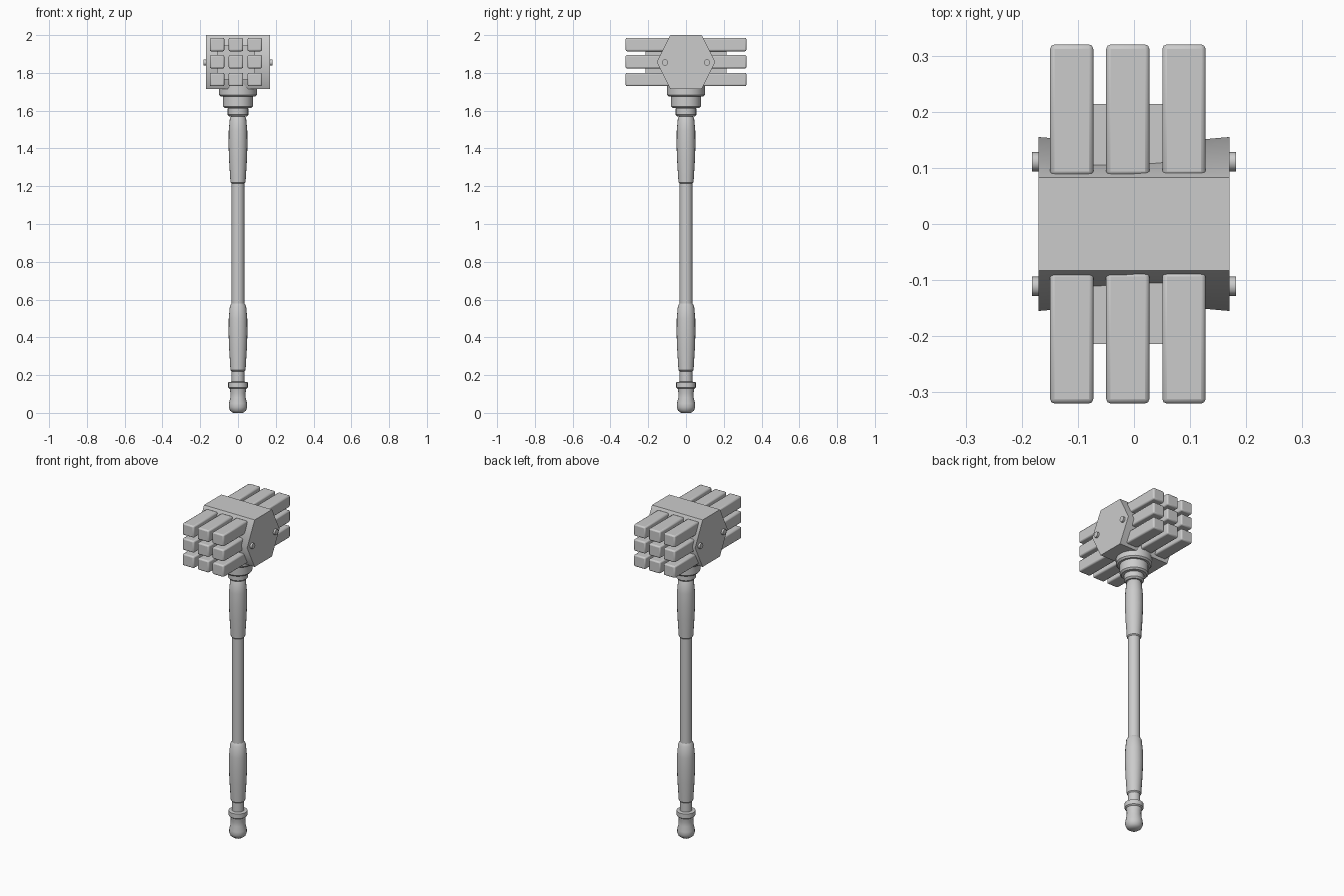
import bpy, bmesh
from math import cos, sin, tau, pi, radians

if "Cube" in bpy.data.objects:
    bpy.data.objects.remove(bpy.data.objects["Cube"])


def finish(name, bm, angle=40):
    bmesh.ops.recalc_face_normals(bm, faces=bm.faces)
    me = bpy.data.meshes.new(name)
    bm.to_mesh(me)
    bm.free()
    ob = bpy.data.objects.new(name, me)
    bpy.context.collection.objects.link(ob)
    bpy.ops.object.select_all(action='DESELECT')
    ob.select_set(True)
    bpy.context.view_layer.objects.active = ob
    bpy.ops.object.shade_smooth_by_angle(angle=radians(angle))
    return ob


def loft(name, rings, angle=40):
    """Skin equal-length rings of points and cap both ends."""
    bm = bmesh.new()
    loops = [[bm.verts.new(p) for p in ring] for ring in rings]
    n = len(loops[0])
    for a, b in zip(loops, loops[1:]):
        for i in range(n):
            j = (i + 1) % n
            bm.faces.new((a[i], a[j], b[j], b[i]))
    bm.faces.new(loops[0])
    bm.faces.new(loops[-1])
    return finish(name, bm, angle)


def lathe(name, profile, sides=20):
    """Turn (radius, z) pairs around the handle axis."""
    return loft(name, [[(r * cos(tau * i / sides), r * sin(tau * i / sides), z)
                        for i in range(sides)] for r, z in profile])


def box(name, x, y, z, bevel=0.0):
    """Box from three (min, max) ranges."""
    ob = loft(name, [[(x[0], y[0], h), (x[1], y[0], h), (x[1], y[1], h), (x[0], y[1], h)]
                     for h in z])
    if bevel:
        mod = ob.modifiers.new("bevel", 'BEVEL')
        mod.width = bevel
        mod.segments = 2
    return ob


# Handle: pommel, shaft and two swollen grips
lathe("pommel", [(.026, 0), (.042, .012), (.049, .03), (.048, .05), (.041, .08),
                 (.040, .105), (.044, .128), (.052, .134), (.052, .162), (.035, .165)])
lathe("shaft", [(.034, .14), (.034, 1.72)])
grip = [(.034, 0), (.040, .006), (.042, .04), (.047, .12), (.050, .20),
        (.049, .28), (.043, .345), (.034, .36)]
lathe("lower_grip", [(r, .22 + z) for r, z in grip])
lathe("upper_grip", [(r, 1.215 + z) for r, z in grip])

# Stepped collar under the head
for i, (r, z0, z1) in enumerate([(.055, 1.57, 1.62), (.079, 1.613, 1.685), (.10, 1.675, 1.76)]):
    b = .009
    lathe(f"collar_{i}", [(r - b, z0), (r, z0 + b), (r, z1 - b), (r - b, z1)])

# Hexagonal head, slightly waisted in the middle
def hexagon(x, w):
    return [(x, y, z) for y, z in [(.083, 2.0), (w, 1.857), (.083, 1.715),
                                   (-.083, 1.715), (-w, 1.857), (-.083, 2.0)]]

loft("head", [hexagon(-.17, .155), hexagon(0, .14), hexagon(.17, .155)], 62)

# Rivets on both end plates
for sx in (-1, 1):
    for sy in (-1, 1):
        loft("rivet", [[(sx * x, sy * .111 + .017 * cos(tau * i / 12),
                         1.855 + .017 * sin(tau * i / 12)) for i in range(12)]
                       for x in (.15, .182)])

# Core block carrying the striking bars
box("bar_core", (-.112, .09), (-.214, .214), (1.765, 1.945))

# Three by three striking bars on each face
for side in (-1, 1):
    for x in (-.111, -.011, .089):
        for z in (1.765, 1.859, 1.95):
            y = sorted((side * .086, side * .32))
            box("striking_bar", (x - .0385, x + .0385), y, (z - .0355, z + .0355), .008)
